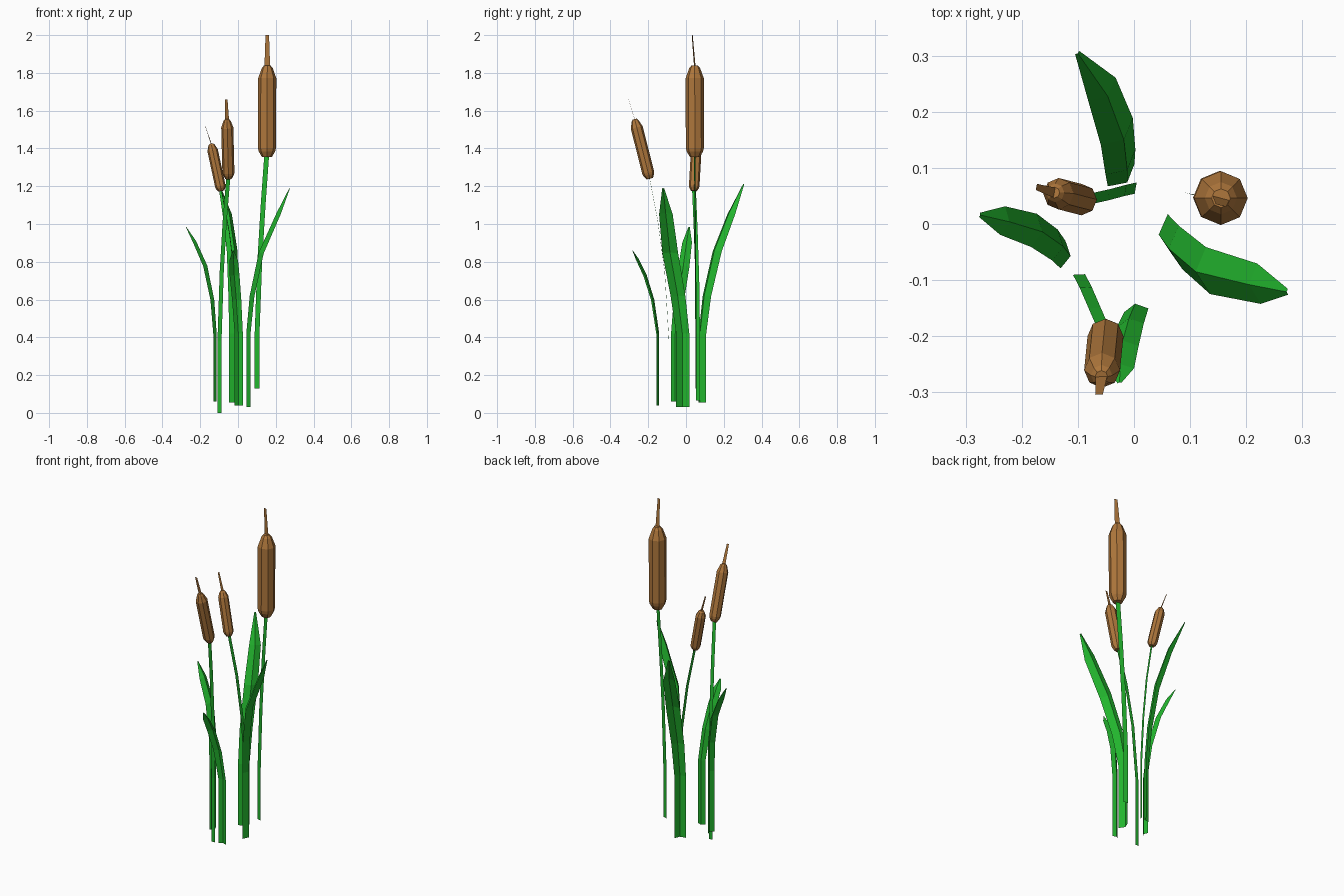
import bpy, bmesh, math
from mathutils import Vector

if "Cube" in bpy.data.objects:
    bpy.data.objects.remove(bpy.data.objects["Cube"])


def material(name, color):
    m = bpy.data.materials.new(name)
    m.diffuse_color = (*color, 1)
    m.use_nodes = True
    m.node_tree.nodes["Principled BSDF"].inputs["Base Color"].default_value = m.diffuse_color
    return m


GREEN = material("leaf green", (0.016, 0.46, 0.027))
BROWN = material("seed head brown", (0.43, 0.185, 0.045))


def finish(name, bm, mat):
    me = bpy.data.meshes.new(name)
    bm.to_mesh(me)
    bm.free()
    me.materials.append(mat)
    ob = bpy.data.objects.new(name, me)
    bpy.context.collection.objects.link(ob)


def blade(name, path, widths, angle, depth, mat):
    """Thin strip along a path; depth > 0 folds it into a V with the ridge on the path."""
    pts = [Vector(p) for p in path]
    a = math.radians(angle)
    side = Vector((math.cos(a), math.sin(a), 0))
    lean = pts[-1] - pts[0]
    lean.z = 0
    bm = bmesh.new()
    rows = []
    for i, (p, w) in enumerate(zip(pts, widths)):
        tangent = (pts[min(i + 1, len(pts) - 1)] - pts[max(i - 1, 0)]).normalized()
        front = side.cross(tangent).normalized()
        if front.dot(lean) < 0:
            front = -front
        off = front * depth * w
        row = [p + off - side * w, p + off + side * w]
        if depth:
            row.insert(1, p)
        rows.append([bm.verts.new(v) for v in row])
    for r, s in zip(rows, rows[1:]):
        for j in range(len(r) - 1):
            bm.faces.new((r[j], r[j + 1], s[j + 1], s[j]))
    # outward side is the ridge side
    bm.normal_update()
    for f in bm.faces:
        if f.normal.dot(lean) > 0:
            f.normal_flip()
    finish(name, bm, mat)


def seed_head(name, base, top, radius):
    """Eight-sided spindle with chamfered ends."""
    base, top = Vector(base), Vector(top)
    axis = top - base
    rot = Vector((0, 0, 1)).rotation_difference(axis)
    bm = bmesh.new()
    rings = []
    for t, k in ((0, 0.55), (0.06, 0.9), (0.1, 1), (0.86, 1), (0.97, 0.6), (1, 0.35)):
        rings.append([bm.verts.new(base + axis * t + rot @ Vector(
            (math.cos(i * math.pi / 4), math.sin(i * math.pi / 4), 0)) * radius * k)
            for i in range(8)])
    for r, s in zip(rings, rings[1:]):
        for i in range(8):
            j = (i + 1) % 8
            bm.faces.new((r[i], r[j], s[j], s[i]))
    bm.faces.new(rings[0][::-1])
    bm.faces.new(rings[-1])
    finish(name, bm, BROWN)


# Cattails: stem path, head base and top, spike tip, head radius, ribbon angle
cattails = {
    "tall": ([(.101, .053, .13), (.101, .053, .42), (.115, .05, .8), (.133, .048, 1.1), (.153, .046, 1.38)],
             (.153, .047, 1.355), (.155, .046, 1.84), (.155, .033, 2.0), .048, -15),
    "front": ([(-.098, -.09, 0), (-.098, -.09, .38), (-.086, -.113, .75), (-.07, -.15, 1.02), (-.05, -.196, 1.26)],
              (-.05, -.192, 1.24), (-.058, -.272, 1.555), (-.062, -.304, 1.66), .032, 3),
    "back": ([(.003, .064, .065), (.003, .064, .42), (-.015, .06, .7), (-.045, .052, .95), (-.09, .042, 1.19)],
             (-.088, .042, 1.175), (-.142, .056, 1.425), (-.174, .066, 1.52), .028, 80),
}
for name, (path, base, top, tip, r, angle) in cattails.items():
    w = 0.006 + r * 0.15
    blade(name + "_stem", path, [w] * len(path), angle, 0, GREEN)
    seed_head(name + "_seed_head", base, top, r)
    blade(name + "_spike", [top, tip], [r * 0.32, r * 0.2], angle, 0, BROWN)

# Folded leaves: ridge path, half width, chord angle
leaves = {
    "right": ([(.044, -.019, .03), (.044, -.019, .42), (.062, -.044, .62), (.11, -.085, .85),
               (.205, -.108, 1.06), (.272, -.121, 1.19)], .035, 95),
    "back": ([(-.012, .074, .055), (-.012, .074, .42), (-.012, .096, .62), (-.018, .15, .86),
              (-.047, .228, 1.06), (-.1, .304, 1.213)], .031, 40),
    "left": ([(-.113, -.057, .06), (-.113, -.057, .42), (-.126, -.04, .6), (-.163, -.014, .78),
              (-.222, .004, .91), (-.274, .016, .985)], .025, 80),
    "front": ([(.002, -.142, .04), (.002, -.142, .42), (-.009, -.168, .6), (-.02, -.208, .73),
               (-.024, -.25, .815), (-.026, -.282, .86)], .022, 9),
}
for name, (path, w, angle) in leaves.items():
    blade(name + "_leaf", path, [w * k for k in (1, 1, 1.12, 1.2, 1.03, .15)], angle, 0.55, GREEN)
